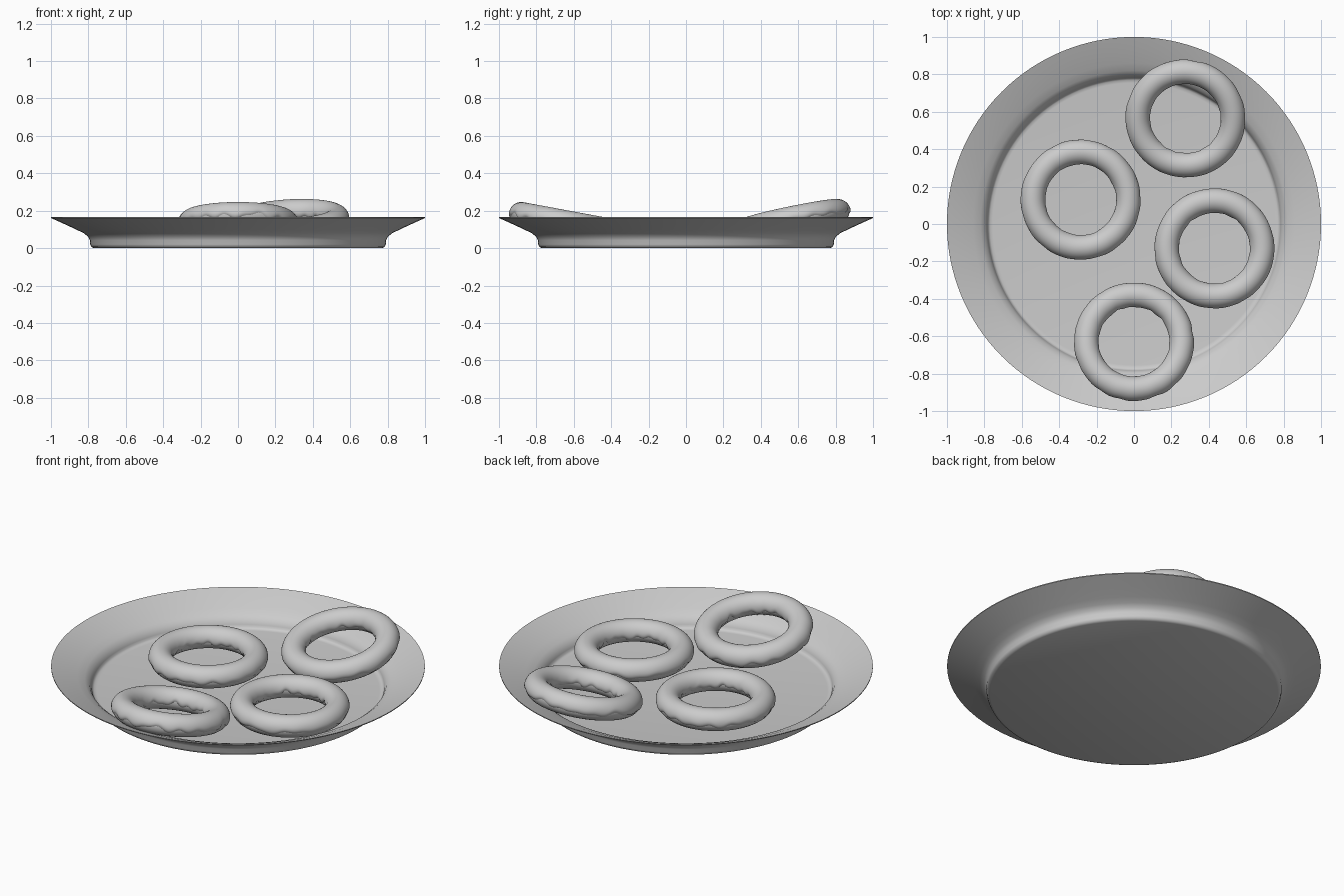
import bpy, math, random
from mathutils import Matrix, Vector

if "Cube" in bpy.data.objects:
    bpy.data.objects.remove(bpy.data.objects["Cube"])

random.seed(4)
TAU = 2 * math.pi


def make_object(name, verts, faces, angle=50):
    mesh = bpy.data.meshes.new(name)
    mesh.from_pydata(verts, [], faces)
    mesh.update()
    obj = bpy.data.objects.new(name, mesh)
    bpy.context.collection.objects.link(obj)
    bpy.ops.object.select_all(action='DESELECT')
    obj.select_set(True)
    bpy.context.view_layer.objects.active = obj
    bpy.ops.object.shade_smooth_by_angle(angle=math.radians(angle))
    return obj


def ring_faces(rows, cols, wrap):
    # rows run around the main axis, cols run along the section
    last = cols if wrap else cols - 1
    return [(i * cols + j, (i + 1) % rows * cols + j,
             (i + 1) % rows * cols + (j + 1) % cols, i * cols + (j + 1) % cols)
            for i in range(rows) for j in range(last)]


# Plate: closed profile turned around z
def plate():
    profile = [(0.77, 0.0), (0.784, 0.006), (0.79, 0.02), (0.792, 0.042), (0.802, 0.062),
               (0.825, 0.08), (0.86, 0.097), (0.92, 0.125), (1.0, 0.161), (1.0, 0.166),
               (0.92, 0.135), (0.86, 0.108), (0.82, 0.09), (0.795, 0.07), (0.783, 0.045),
               (0.78, 0.032), (0.77, 0.025), (0.755, 0.023)]
    n, m = 128, len(profile)
    verts = [(r * math.cos(TAU * i / n), r * math.sin(TAU * i / n), z)
             for i in range(n) for r, z in profile]
    faces = ring_faces(n, m, False)
    faces.append([i * m for i in reversed(range(n))])
    faces.append([i * m + m - 1 for i in range(n)])
    make_object("plate", verts, faces)


R = 0.255


def tube_point(u, v, r):
    d = R + r * math.cos(v)
    return Vector((d * math.cos(u), d * math.sin(u), r * math.sin(v)))


def waves():
    parts = [(k, random.uniform(0, TAU), random.uniform(0.05, 0.13)) for k in (5, 9, 13, 19)]
    return lambda u: sum(a * math.sin(k * u + p) for k, p, a in parts)


# Doughnut: plain ring plus icing shell with wavy, rounded lower edges
def doughnut(label, location, tilt, direction):
    axis = Matrix.Rotation(direction, 3, 'Z') @ Vector((0, -1, 0))
    place = Matrix.Translation(location) @ Matrix.Rotation(tilt, 4, axis)

    n, m = 72, 24
    verts = [tube_point(TAU * i / n, TAU * j / m, 0.059) for i in range(n) for j in range(m)]
    dough = make_object("dough_" + label, verts, ring_faces(n, m, True))
    dough.matrix_world = place

    n, m = 144, 27
    outer, inner, bulge = waves(), waves(), waves()
    verts = []
    for i in range(n):
        u = TAU * i / n
        start = -0.35 + outer(u)
        end = math.pi + 0.35 + inner(u)
        for j in range(m):
            t = j / (m - 1)
            edge = min(t, 1 - t)
            r = 0.056 + 0.01 * math.sqrt(min(1, edge / 0.1))
            r += 0.004 * bulge(u) * max(0, 1 - abs(edge - 0.12) / 0.12)
            verts.append(tube_point(u, start + (end - start) * t, r))
    icing = make_object("icing_" + label, verts, ring_faces(n, m, False), 80)
    icing.matrix_world = place


plate()
doughnut("left", (-0.285, 0.13, 0.09), 0, 0)
doughnut("right", (0.43, -0.13, 0.09), 0, 0)
doughnut("back", (0.275, 0.565, 0.143), math.radians(12.2), math.radians(74))
doughnut("front", (0.0, -0.63, 0.134), math.radians(10.5), math.radians(-90))
